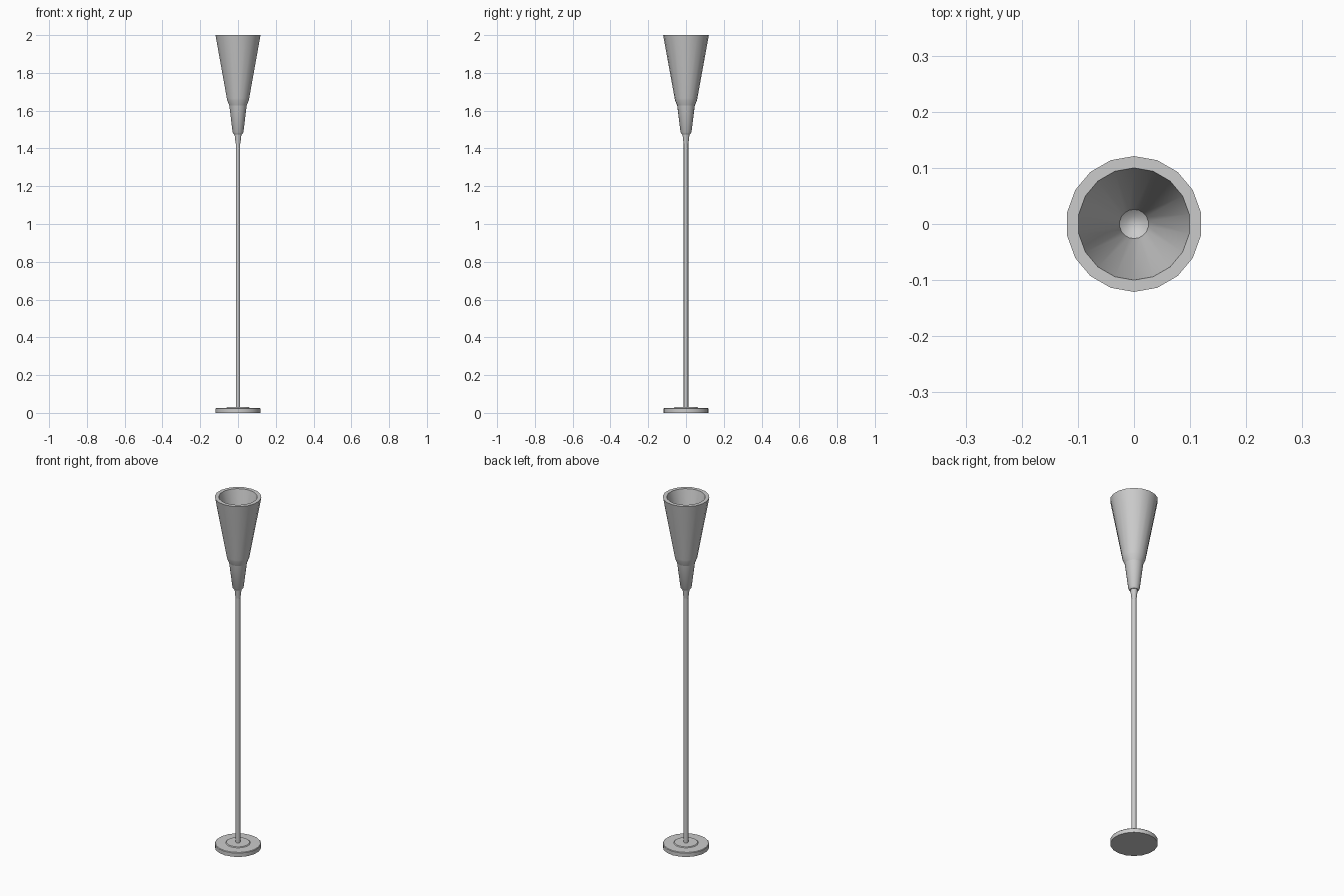
import bpy
import bmesh
import math

if "Cube" in bpy.data.objects:
    bpy.data.objects.remove(bpy.data.objects["Cube"])

SIDES = 18


def lathe(name, profile, sides=SIDES):
    """Revolve (radius, z) points around the z axis; radius 0 closes to a pole."""
    bm = bmesh.new()
    rings = []
    for r, z in profile:
        if r == 0:
            rings.append([bm.verts.new((0, 0, z))] * sides)
            continue
        ring = []
        for i in range(sides):
            a = math.radians(10) + 2 * math.pi * i / sides
            ring.append(bm.verts.new((r * math.cos(a), r * math.sin(a), z)))
        rings.append(ring)
    for low, high in zip(rings, rings[1:]):
        for i in range(sides):
            j = (i + 1) % sides
            quad = [low[i], low[j], high[j], high[i]]
            bm.faces.new(list(dict.fromkeys(quad)))
    bmesh.ops.recalc_face_normals(bm, faces=bm.faces)
    mesh = bpy.data.meshes.new(name)
    bm.to_mesh(mesh)
    bm.free()
    obj = bpy.data.objects.new(name, mesh)
    bpy.context.collection.objects.link(obj)
    bpy.ops.object.select_all(action='DESELECT')
    obj.select_set(True)
    bpy.context.view_layer.objects.active = obj
    bpy.ops.object.shade_smooth_by_angle(angle=math.radians(35))
    return obj


# Round foot with a shallow raised centre
lathe("base", [(0, 0), (0.12, 0), (0.12, 0.022), (0.117, 0.025),
               (0.064, 0.026), (0.06, 0.03), (0, 0.03)])

# Slim upright
lathe("pole", [(0, 0.025), (0.012, 0.025), (0.012, 1.44), (0, 1.44)])

# Small tapered collar joining pole and holder
lathe("collar", [(0, 1.425), (0.013, 1.425), (0.019, 1.48), (0, 1.48)])

# Lower conical holder
lathe("holder", [(0, 1.475), (0.022, 1.475), (0.029, 1.485),
                 (0.047, 1.63), (0.05, 1.645), (0, 1.645)])

# Flared hollow shade, open at the top
lathe("shade", [(0, 1.625), (0.046, 1.625), (0.058, 1.655), (0.06, 1.665),
                (0.121, 2.0), (0.1, 2.0), (0.026, 1.66), (0.014, 1.65), (0, 1.647)])
